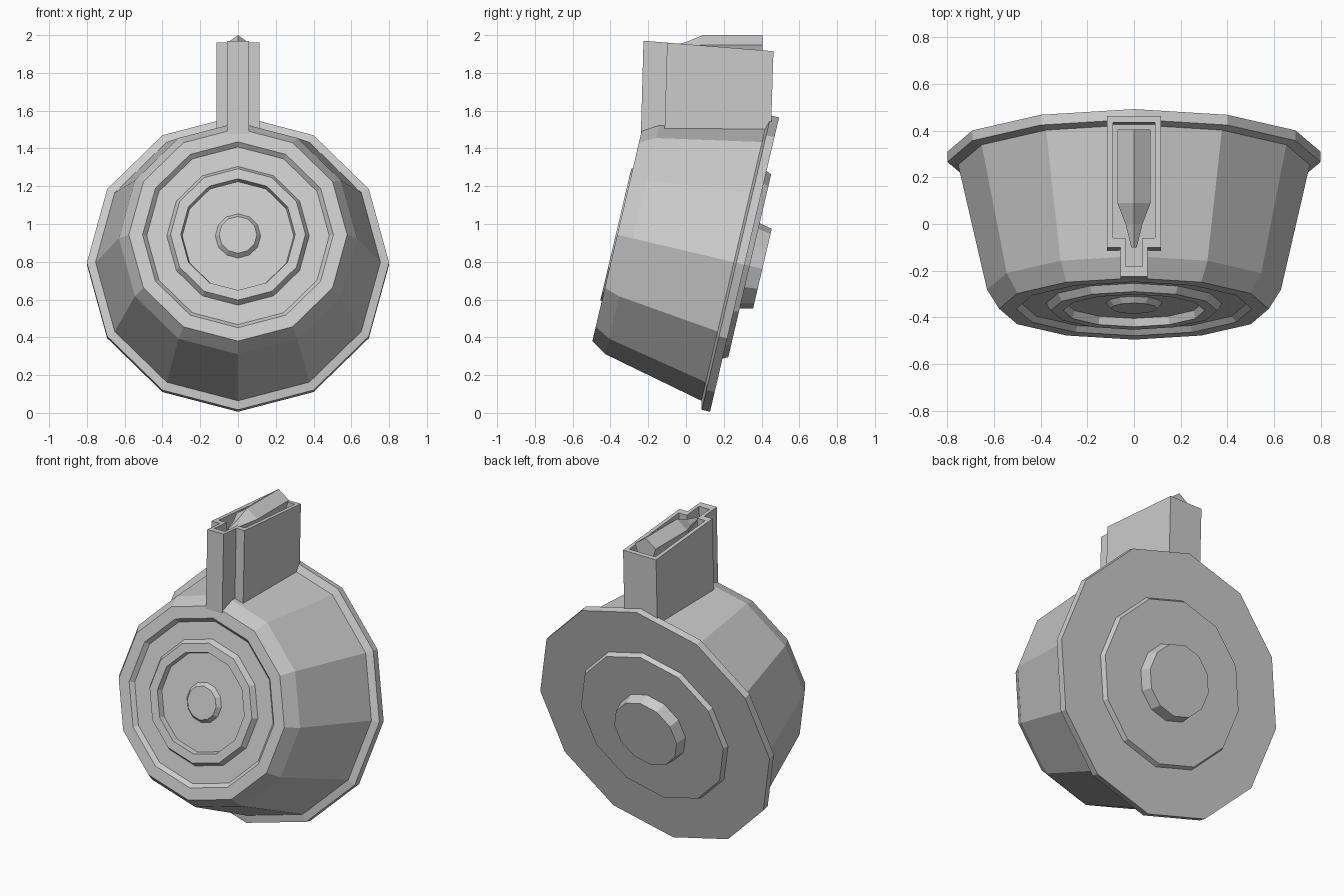
import bpy, bmesh
from math import sin, cos, pi, radians
from mathutils import Vector

if "Cube" in bpy.data.objects:
    bpy.data.objects.remove(bpy.data.objects["Cube"])

TILT = radians(13.2)


def finish(name, bm):
    bmesh.ops.recalc_face_normals(bm, faces=bm.faces)
    me = bpy.data.meshes.new(name)
    bm.to_mesh(me)
    bm.free()
    ob = bpy.data.objects.new(name, me)
    bpy.context.collection.objects.link(ob)
    return ob


def lathe(name, profile, sides, origin, tilt):
    """Closed flat-sided turning; profile is (distance along axis, radius), vertex at top."""
    axis = Vector((0, cos(tilt), -sin(tilt)))
    up = Vector((0, sin(tilt), cos(tilt)))
    side = Vector((1, 0, 0))
    bm = bmesh.new()
    rings = []
    for t, r in profile:
        rings.append([bm.verts.new(Vector(origin) + axis * t
                                   + side * r * sin(2 * pi * i / sides)
                                   + up * r * cos(2 * pi * i / sides))
                      for i in range(sides)])
    for a, b in zip(rings, rings[1:]):
        for i in range(sides):
            j = (i + 1) % sides
            bm.faces.new((a[i], a[j], b[j], b[i]))
    bm.faces.new(rings[0])
    bm.faces.new(rings[-1])
    return finish(name, bm)


# Drum: front hub, stepped front rings, tapered body, rim, stepped back plate
drum_profile = [
    (-0.69, 0.10), (-0.665, 0.12),                    # front hub
    (-0.665, 0.295), (-0.70, 0.303), (-0.70, 0.357),  # raised front ring
    (-0.668, 0.377), (-0.668, 0.483), (-0.692, 0.505),
    (-0.692, 0.578), (-0.608, 0.63), (-0.058, 0.754),  # body
    (-0.045, 0.80), (0.0, 0.80),                      # rim
    (0.0, 0.51), (0.028, 0.497),                      # back plate
    (0.028, 0.232), (0.097, 0.217),                   # back hub
]
lathe("drum", drum_profile, 12, (0, 0.31, 0.785), TILT)

# Feed neck: hollow T-shaped tower with a sloping top
def t_outline(w, n, back, step, front):
    half = [(w, back), (w, step), (n, step), (n, front)]
    return half + [(-x, y) for x, y in reversed(half)]


def top_z(y):
    return 1.97 - (y + 0.225) * 0.08


bm = bmesh.new()
outer = t_outline(0.115, 0.057, 0.463, -0.10, -0.225)
inner = t_outline(0.091, 0.036, 0.435, -0.06, -0.182)
loops = [
    [bm.verts.new((x, y - 0.014, 1.47)) for x, y in outer],
    [bm.verts.new((x, y, top_z(y))) for x, y in outer],
    [bm.verts.new((x, y, top_z(y))) for x, y in inner],
    [bm.verts.new((x, y - 0.008, 1.68)) for x, y in inner],
]
for a, b in zip(loops, loops[1:]):
    for i in range(8):
        j = (i + 1) % 8
        bm.faces.new((a[i], a[j], b[j], b[i]))
bm.faces.new(loops[0])
bm.faces.new(loops[-1])
finish("feed_neck", bm)

# Top round: five-sided case with tapered shoulder and tip
lathe("top_round",
      [(-0.10, 0.012), (0.0, 0.038), (0.09, 0.075), (0.405, 0.075)],
      5, (0, 0, 1.925), 0)
